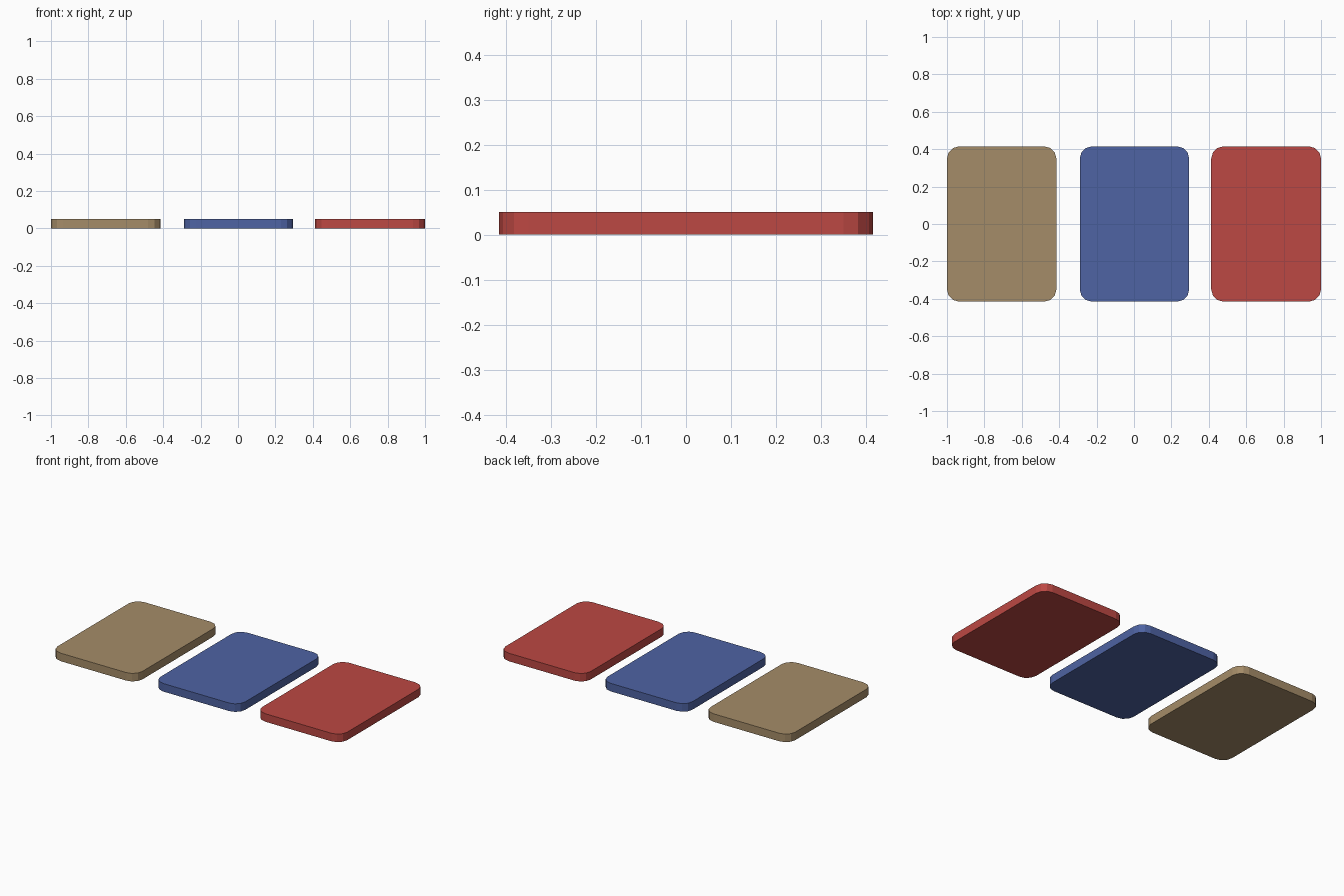
import bpy, bmesh, math

if "Cube" in bpy.data.objects:
    bpy.data.objects.remove(bpy.data.objects["Cube"])

HALF_Y, HEIGHT, RADIUS, SEGMENTS = 0.415, 0.05, 0.065, 3


def linear(c):
    c /= 255
    return c / 12.92 if c <= 0.04045 else ((c + 0.055) / 1.055) ** 2.4


def material(name, rgb):
    mat = bpy.data.materials.new(name)
    mat.diffuse_color = (*[linear(c) for c in rgb], 1)
    mat.use_nodes = True
    mat.node_tree.nodes["Principled BSDF"].inputs["Base Color"].default_value = mat.diffuse_color
    return mat


def rounded_slab(name, x0, x1, mat):
    # rounded rectangle outline, extruded up to a solid plate
    cx, hx = (x0 + x1) / 2, (x1 - x0) / 2
    bm = bmesh.new()
    outline = []
    for q, (sx, sy) in enumerate([(1, 1), (-1, 1), (-1, -1), (1, -1)]):
        for i in range(SEGMENTS + 1):
            a = math.pi / 2 * (q + i / SEGMENTS)
            outline.append(bm.verts.new((sx * (hx - RADIUS) + RADIUS * math.cos(a),
                                         sy * (HALF_Y - RADIUS) + RADIUS * math.sin(a), 0)))
    base = bm.faces.new(outline)
    top = bmesh.ops.extrude_face_region(bm, geom=[base], use_keep_orig=True)["geom"]
    bmesh.ops.translate(bm, vec=(0, 0, HEIGHT),
                        verts=[g for g in top if isinstance(g, bmesh.types.BMVert)])
    bmesh.ops.recalc_face_normals(bm, faces=bm.faces)
    mesh = bpy.data.meshes.new(name)
    bm.to_mesh(mesh)
    bm.free()
    mesh.materials.append(mat)
    obj = bpy.data.objects.new(name, mesh)
    obj.location.x = cx
    bpy.context.collection.objects.link(obj)


# three plates in a row, left to right
rounded_slab("tan_plate", -1.0, -0.415, material("tan", (165, 140, 104)))
rounded_slab("blue_plate", -0.29, 0.295, material("blue", (78, 99, 163)))
rounded_slab("red_plate", 0.413, 1.0, material("red", (188, 72, 67)))
